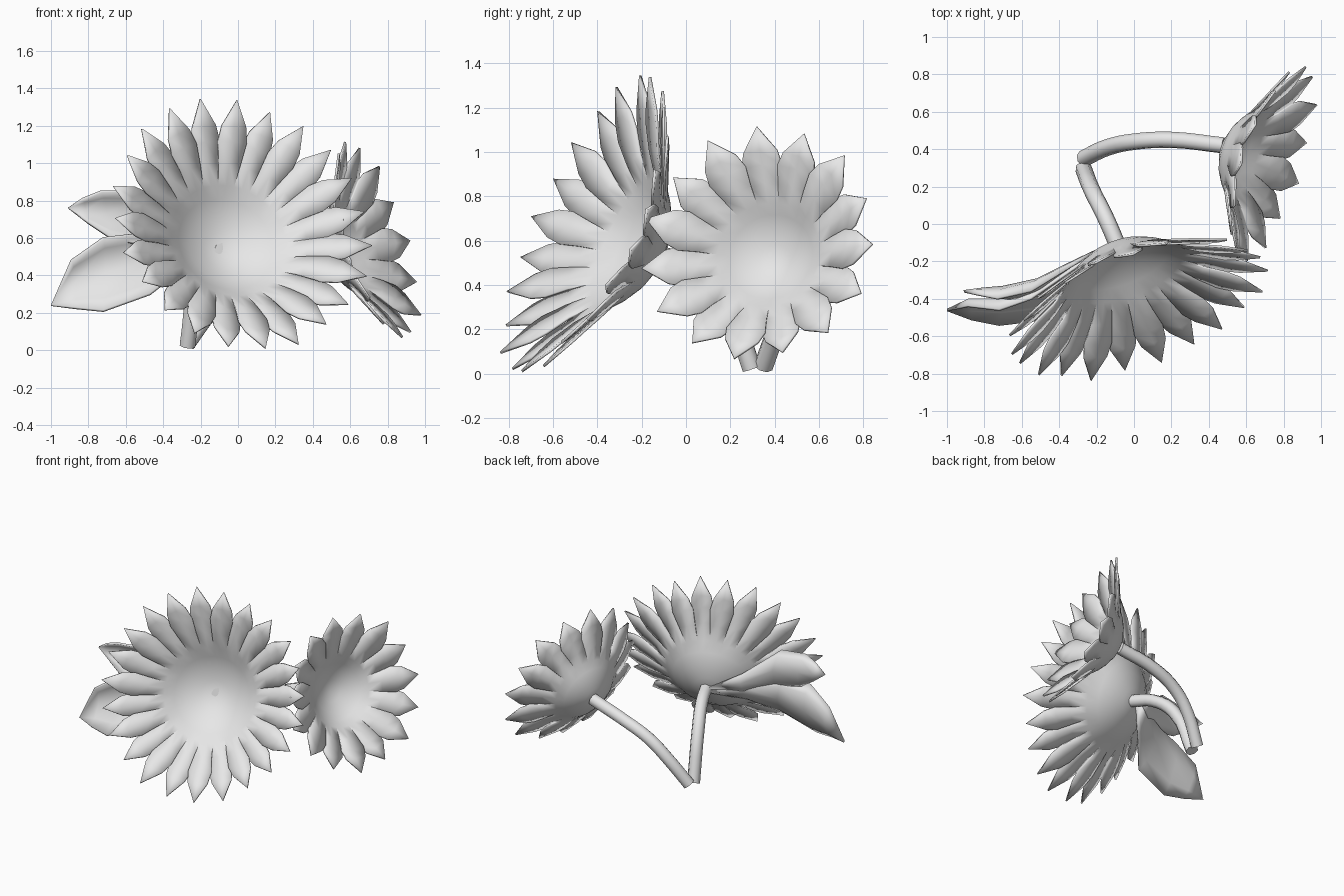
import bpy, bmesh, math, random
from mathutils import Vector

if "Cube" in bpy.data.objects:
    bpy.data.objects.remove(bpy.data.objects["Cube"])

random.seed(4)
grey = bpy.data.materials.new("soft_grey")
grey.diffuse_color = (0.8, 0.8, 0.8, 1)
grey.use_nodes = True
grey.node_tree.nodes["Principled BSDF"].inputs["Base Color"].default_value = grey.diffuse_color


def finish(name, bm, thickness=0.0, angle=40):
    bmesh.ops.recalc_face_normals(bm, faces=bm.faces)
    me = bpy.data.meshes.new(name)
    bm.to_mesh(me)
    bm.free()
    ob = bpy.data.objects.new(name, me)
    bpy.context.collection.objects.link(ob)
    me.materials.append(grey)
    bpy.context.view_layer.objects.active = ob
    ob.select_set(True)
    if thickness:
        mod = ob.modifiers.new("thickness", 'SOLIDIFY')
        mod.thickness = thickness
        mod.offset = 0
    bpy.ops.object.shade_smooth_by_angle(angle=math.radians(angle))
    ob.select_set(False)
    return ob


def flower(name, centre, normal, radius, petals, turn):
    """Bowl that flares into a ring of pointed petals; centre is the middle of the rim."""
    n = Vector(normal).normalized()
    u = Vector((0, 0, 1)).cross(n).normalized()
    v = n.cross(u)
    base = Vector(centre) - n * 0.54 * radius

    def place(r, a, h):
        return base + (u * math.cos(a) + v * math.sin(a)) * r * radius + n * h * radius

    bm = bmesh.new()
    pitch = 2 * math.pi / petals
    count = petals * 2
    # bowl rings: radius and height as fractions of the flower radius
    rings = [(0.14, 0.03), (0.27, 0.085), (0.37, 0.15), (0.45, 0.22)]
    rows = [[bm.verts.new(place(r, turn + (i - 1) * pitch / 2, h)) for i in range(count)]
            for r, h in rings]
    hub = bm.verts.new(place(0, 0, 0))
    for i in range(count):
        j = (i + 1) % count
        bm.faces.new((hub, rows[0][i], rows[0][j]))
        for a, b in zip(rows, rows[1:]):
            bm.faces.new((a[i], b[i], b[j], a[j]))
    # petals: radius, height, half width as a share of the pitch
    for k in range(petals):
        a = turn + k * pitch
        long = random.uniform(0.97, 1.03)
        lift = 0.014 if k % 2 else -0.014
        last = [rows[-1][(2 * k + d) % count] for d in range(3)]
        for r, h, w in [(0.59, 0.31, 0.53), (0.73, 0.39, 0.56), (0.83, 0.445, 0.42)]:
            r *= 1 + (long - 1) * (r - 0.5) * 2
            new = [bm.verts.new(place(r, a + s * w * pitch, h + lift))
                   for s in (-1, 0, 1)]
            for s in range(2):
                bm.faces.new((last[s], last[s + 1], new[s + 1], new[s]))
            last = new
        tip = bm.verts.new(place(long, a, 0.54 + lift))
        for s in range(2):
            bm.faces.new((last[s], last[s + 1], tip))
    return finish(name, bm, 0.012)


def stem(name, points, radius):
    cu = bpy.data.curves.new(name, 'CURVE')
    cu.dimensions = '3D'
    cu.bevel_depth = radius
    cu.bevel_resolution = 2
    cu.use_fill_caps = True
    cu.resolution_u = 4
    sp = cu.splines.new('BEZIER')
    sp.bezier_points.add(len(points) - 1)
    for bp, p in zip(sp.bezier_points, points):
        bp.co = p
        bp.handle_left_type = bp.handle_right_type = 'AUTO'
    ob = bpy.data.objects.new(name, cu)
    bpy.context.collection.objects.link(ob)
    bpy.context.view_layer.objects.active = ob
    ob.select_set(True)
    bpy.ops.object.convert(target='MESH')
    ob = bpy.context.object
    ob.data.materials.clear()
    ob.data.materials.append(grey)
    bpy.ops.object.shade_smooth_by_angle(angle=math.radians(50))
    ob.select_set(False)


def leaf(name, root, tip, upper, lower, cup):
    """Cupped blade with steep rims between an upper and a lower edge."""
    bm = bmesh.new()
    rows = []
    for hi, lo in zip(upper, lower):
        hi, lo = Vector(hi), Vector(lo)
        depth = cup * (hi - lo).length
        row = []
        for t, f in ((0, 0), (0.15, 0.7), (0.5, 1), (0.85, 0.6), (1, 0)):
            p = hi.lerp(lo, t) + Vector((0.1, 0.95, 0.1)) * depth * f
            row.append(bm.verts.new(p))
        rows.append(row)
    start, end = bm.verts.new(root), bm.verts.new(tip)
    for i in range(4):
        bm.faces.new((start, rows[0][i], rows[0][i + 1]))
        bm.faces.new((rows[-1][i + 1], rows[-1][i], end))
        for a, b in zip(rows, rows[1:]):
            bm.faces.new((a[i], b[i], b[i + 1], a[i + 1]))
    finish(name, bm, 0.014, 60)


# flower heads
flower("large_flower", (0.02, -0.455, 0.68), (0.31, -0.86, 0.41), 0.725, 23, 0.1)
flower("small_flower", (0.745, 0.322, 0.585), (0.91, -0.29, 0.28), 0.545, 15, math.pi / 2 + 0.1)

# stems
stem("large_flower_stem", [(-0.27, 0.295, 0.025), (-0.22, 0.17, 0.36), (-0.15, 0.03, 0.49),
                           (-0.085, -0.12, 0.53)], 0.045)
stem("small_flower_stem", [(-0.27, 0.35, 0.035), (-0.14, 0.41, 0.21), (0, 0.44, 0.34),
                           (0.2, 0.45, 0.43), (0.48, 0.42, 0.5)], 0.045)

# leaves
leaf("lower_leaf", (-0.09, -0.09, 0.52), (-1, -0.46, 0.24),
     [(-0.32, -0.24, 0.58), (-0.55, -0.40, 0.62), (-0.72, -0.46, 0.60), (-0.89, -0.44, 0.48)],
     [(-0.30, -0.32, 0.43), (-0.47, -0.51, 0.30), (-0.72, -0.54, 0.21), (-0.87, -0.51, 0.225)], 0.26)
leaf("upper_leaf", (-0.09, -0.09, 0.54), (-0.91, -0.36, 0.76),
     [(-0.32, -0.22, 0.66), (-0.55, -0.36, 0.85), (-0.73, -0.40, 0.85), (-0.83, -0.38, 0.81)],
     [(-0.32, -0.24, 0.53), (-0.50, -0.38, 0.56), (-0.68, -0.40, 0.60), (-0.80, -0.38, 0.68)], 0.26)
